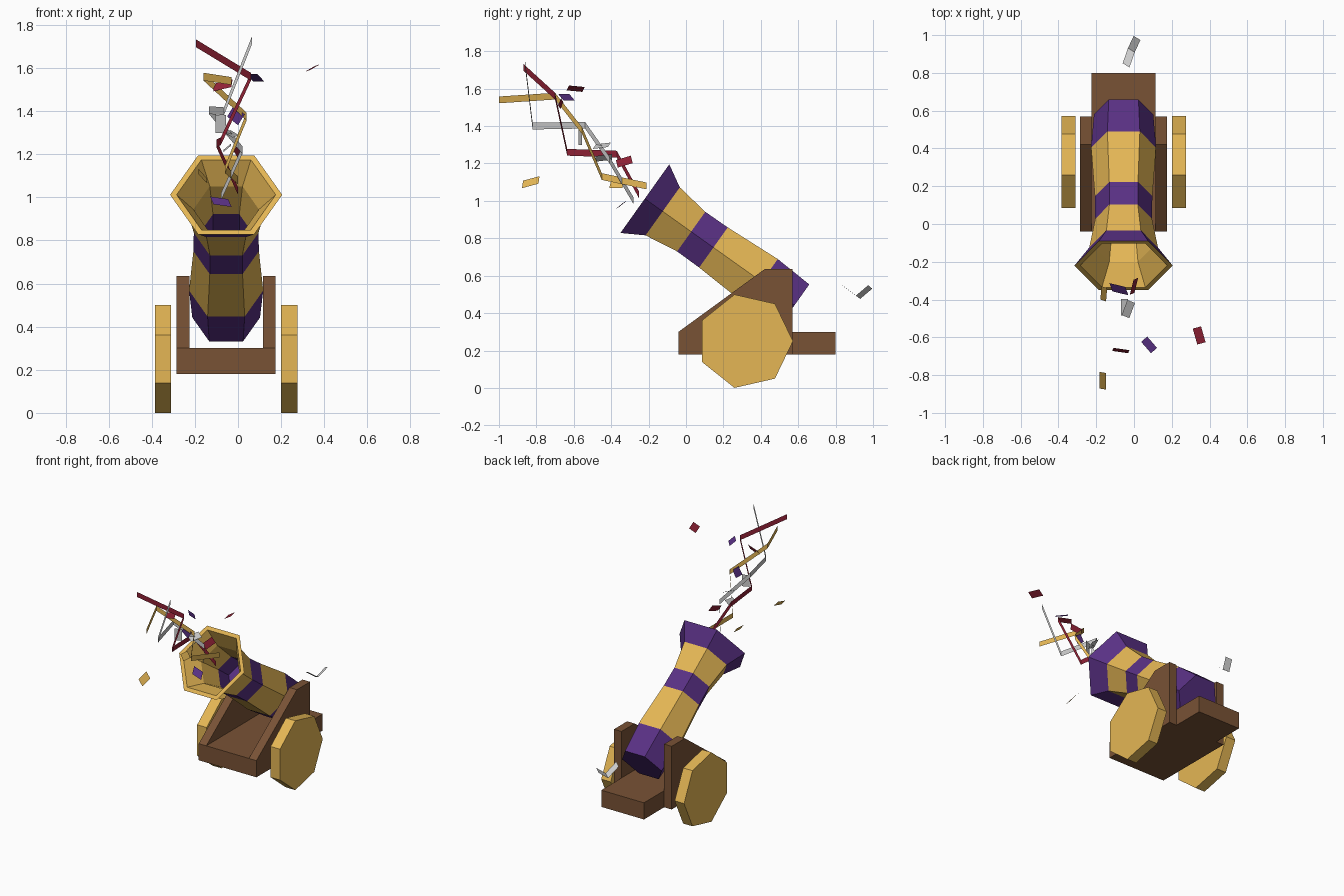
import bpy, bmesh, math
from mathutils import Vector

if "Cube" in bpy.data.objects:
    bpy.data.objects.remove(bpy.data.objects["Cube"])

CX = -0.055  # centre line of the cannon


def material(name, r, g, b):
    m = bpy.data.materials.new(name)
    m.diffuse_color = (r, g, b, 1)
    m.use_nodes = True
    m.node_tree.nodes["Principled BSDF"].inputs["Base Color"].default_value = m.diffuse_color
    return m


PURPLE = material("purple", 0.10, 0.03, 0.23)
GOLD = material("gold", 0.78, 0.47, 0.09)
BROWN = material("brown", 0.19, 0.085, 0.036)
RED = material("red", 0.27, 0.015, 0.035)
SILVER = material("silver", 0.62, 0.62, 0.65)


def make(name, verts, faces, mats, indices=None, solid=True):
    me = bpy.data.meshes.new(name)
    me.from_pydata([tuple(v) for v in verts], [], faces)
    for m in mats:
        me.materials.append(m)
    if indices:
        me.polygons.foreach_set("material_index", indices)
    if solid:
        bm = bmesh.new()
        bm.from_mesh(me)
        bmesh.ops.recalc_face_normals(bm, faces=bm.faces)
        bm.to_mesh(me)
        bm.free()
    ob = bpy.data.objects.new(name, me)
    bpy.context.collection.objects.link(ob)
    return ob


def prism(name, profile, x0, x1, mat):
    # y-z profile extruded along x
    n = len(profile)
    verts = [(x, y, z) for x in (x0, x1) for y, z in profile]
    faces = [list(range(n)), list(range(n, 2 * n))]
    faces += [(i, (i + 1) % n, (i + 1) % n + n, i + n) for i in range(n)]
    return make(name, verts, faces, [mat])


def strip(name, points, half, mat):
    # flat ribbon through the points
    h = Vector(half)
    verts = [Vector(p) + s * h for p in points for s in (-1, 1)]
    faces = [(2 * i, 2 * i + 2, 2 * i + 3, 2 * i + 1) for i in range(len(points) - 1)]
    return make(name, verts, faces, [mat], solid=False)


# Carriage bed, cheeks and seven-sided wheels
prism("carriage_bed", [(-0.04, 0.18), (0.80, 0.18), (0.80, 0.30), (-0.04, 0.30)],
      CX - 0.17, CX + 0.17, BROWN)
cheek = [(-0.04, 0.18), (0.57, 0.18), (0.57, 0.635), (0.42, 0.635), (-0.04, 0.30)]
wheel = [(0.316 + 0.256 * math.cos(a), 0.25 + 0.256 * math.sin(a))
         for a in (i * math.tau / 7 for i in range(7))]
for side, s in (("left", -1), ("right", 1)):
    prism("cheek_" + side, cheek, CX + s * 0.17, CX + s * 0.23, BROWN)
    prism("wheel_" + side, wheel, CX + s * 0.255, CX + s * 0.33, GOLD)

# Hollow hexagonal barrel: (distance from muzzle, radius), outside then bore
rings = [(0.982, 0.157), (0.766, 0.172), (0.45, 0.152), (0.304, 0.150), (0.117, 0.182),
         (0, 0.26), (0, 0.23), (0.117, 0.152), (0.304, 0.122), (0.45, 0.122)]
band = [0, 1, 0, 1, 0, 1, 1, 1, 0]
muzzle = Vector((CX, -0.22, 1.012))
axis = Vector((0, 0.815, -0.58))
up = Vector((0, 0.58, 0.815))
verts = [muzzle + axis * t + r * (math.cos(k * math.pi / 3) * Vector((1, 0, 0))
                                  + math.sin(k * math.pi / 3) * up)
         for t, r in rings for k in range(6)]
faces, idx = [], []
for i, m in enumerate(band):
    for k in range(6):
        j = (k + 1) % 6
        faces.append((6 * i + k, 6 * i + j, 6 * i + 6 + j, 6 * i + 6 + k))
        idx.append(m)
last = 6 * (len(rings) - 1)
faces += [list(range(6)), list(range(last, last + 6))]
make("barrel", verts, faces, [PURPLE, GOLD], idx + [0, 0])

# Zigzag streamers bursting from the muzzle
UP = (0, 0, 0.018)
strip("red_streamer", [(0, -0.25, 1.03), (-0.10, -0.37, 1.25), (-0.08, -0.635, 1.26),
                       (0.06, -0.70, 1.56), (-0.195, -0.87, 1.715)], UP, RED)
strip("gold_streamer", [(0, -0.21, 1.08), (-0.06, -0.45, 1.13), (0.04, -0.555, 1.375),
                        (-0.16, -0.70, 1.56), (-0.03, -1.0, 1.54)], UP, GOLD)
strip("silver_streamer", [(-0.08, -0.28, 1.0), (0.02, -0.41, 1.22), (-0.135, -0.54, 1.405),
                          (-0.065, -0.82, 1.40), (0.065, -0.86, 1.73)], UP, SILVER)

# Pull cord behind the breech
strip("fuse", [(-0.042, 0.84, 0.545), (-0.014, 0.92, 0.485), (0.016, 0.985, 0.54)],
      (0.018, -0.011, 0.009), SILVER)

# Confetti: colour, centre, two half-edge vectors
confetti = [
    (RED, (0.345, -0.59, 1.60), (0.022, 0.006, 0.013), (-0.012, 0.042, -0.004)),
    (PURPLE, (0.08, -0.64, 1.555), (0.026, -0.03, 0), (0.016, 0.014, -0.017)),
    (GOLD, (-0.165, -0.83, 1.10), (0, 0.044, 0.012), (-0.018, 0.003, 0.020)),
    (RED, (-0.07, -0.67, 1.52), (0.042, -0.006, 0.010), (0.003, 0.008, 0.018)),
    (SILVER, (-0.08, -0.565, 1.34), (0.024, 0.010, 0), (0, 0, 0.042)),
    (SILVER, (-0.03, -0.45, 1.295), (0.020, -0.008, -0.012), (0.015, 0.040, 0.005)),
    (SILVER, (-0.05, -0.44, 1.23), (0.018, 0, 0.015), (0, 0.044, 0.005)),
    (RED, (0, -0.33, 1.21), (0.010, 0.040, 0.012), (0.012, 0.005, -0.020)),
    (PURPLE, (-0.08, -0.345, 0.98), (0.042, -0.010, -0.006), (-0.008, 0.022, 0.018)),
    (PURPLE, (-0.01, -0.57, 1.38), (0.025, 0, -0.020), (0.015, 0, 0.025)),
    (GOLD, (-0.16, -0.37, 1.09), (0.003, 0.035, 0), (-0.015, 0.005, 0.020)),
]
for n, (mat, c, u, v) in enumerate(confetti):
    c, u = Vector(c), Vector(u)
    strip("confetti_%d" % (n + 1), [c - u, c + u], v, mat)
